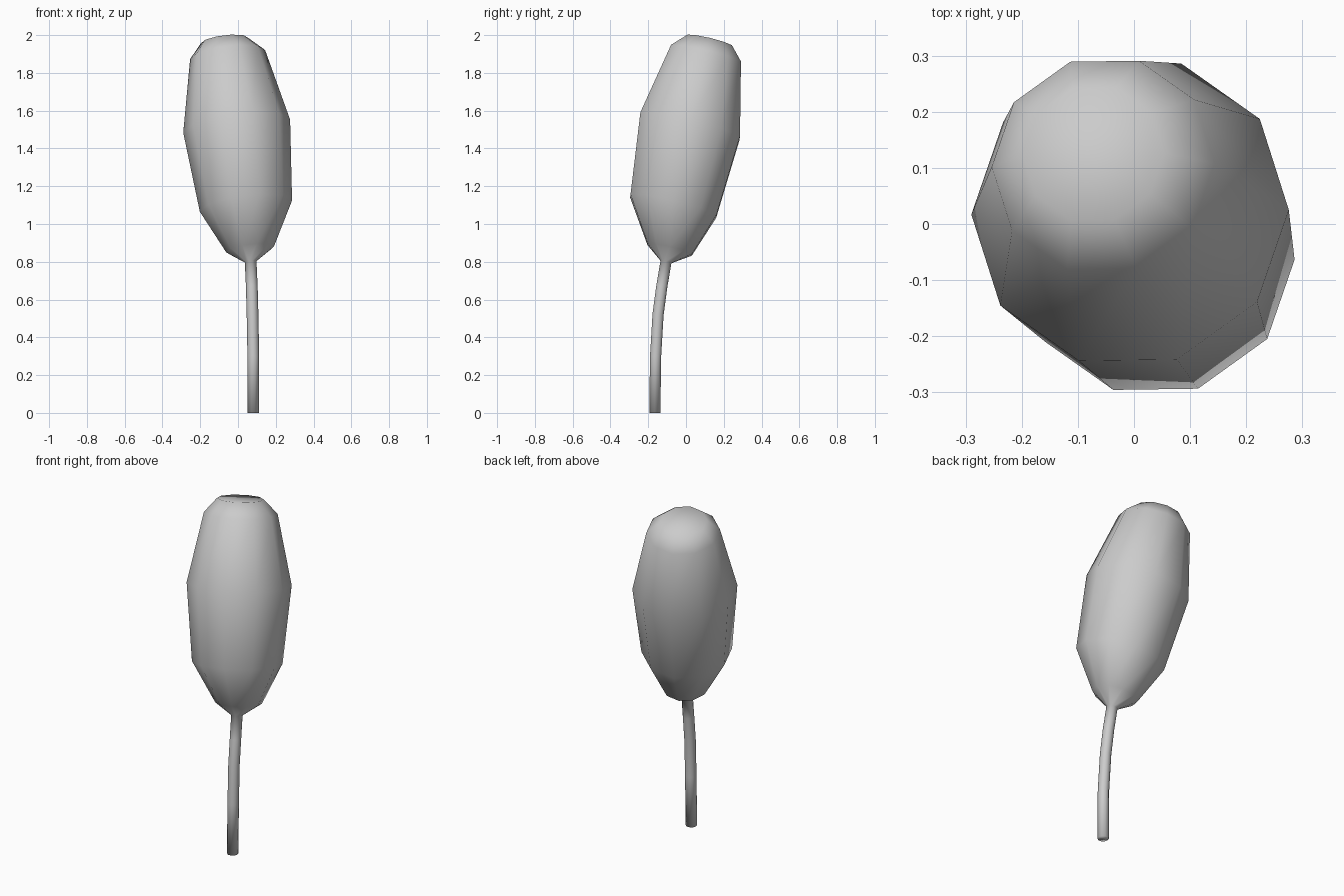
import bpy, bmesh, math
from mathutils import Vector

cube = bpy.data.objects.get("Cube")
if cube:
    bpy.data.objects.remove(cube)

grey = bpy.data.materials.new("mid_grey")
grey.use_nodes = True
colour = (0.6, 0.6, 0.6, 1)
grey.diffuse_color = colour
grey.node_tree.nodes["Principled BSDF"].inputs["Base Color"].default_value = colour

SIDES = 10
UP = Vector((0, 0, 1))
LEAN = Vector((-0.125, 0.24, 1))   # direction the seed head leans


def ring(bm, centre, radius, axis):
    """Ring of vertices square to the given axis."""
    turn = UP.rotation_difference(Vector(axis))
    verts = []
    for i in range(SIDES):
        a = math.tau * i / SIDES
        offset = Vector((math.cos(a), math.sin(a), 0)) * radius
        verts.append(bm.verts.new(Vector(centre) + turn @ offset))
    return verts


# Spine of the plant from the foot of the stem to the tip of the head
sections = [
    # centre, radius, axis
    ((0.08, -0.165, 0.0), 0.031, UP),
    ((0.081, -0.161, 0.3), 0.031, (0, 0.03, 1)),
    ((0.077, -0.148, 0.52), 0.031, (-0.03, 0.1, 1)),
    ((0.073, -0.128, 0.67), 0.031, (-0.05, 0.17, 1)),
    ((0.067, -0.106, 0.80), 0.031, LEAN),
    ((0.064, -0.086, 0.865), 0.127, LEAN),
    ((0.042, -0.067, 1.095), 0.246, LEAN),
    ((-0.007, 0.021, 1.518), 0.285, LEAN),
    ((-0.055, 0.105, 1.897), 0.200, LEAN),
    ((-0.072, 0.125, 1.97), 0.127, LEAN),
]

# Loft the stem and head as one skin, capped at both ends
bm = bmesh.new()
rings = [ring(bm, *s) for s in sections]
for low, high in zip(rings, rings[1:]):
    for i in range(SIDES):
        j = (i + 1) % SIDES
        bm.faces.new((low[i], low[j], high[j], high[i]))
bm.faces.new(list(reversed(rings[0])))
bm.faces.new(rings[-1])
for f in bm.faces:
    f.smooth = True

mesh = bpy.data.meshes.new("stem_and_seed_head")
bm.to_mesh(mesh)
bm.free()
mesh.materials.append(grey)
plant = bpy.data.objects.new("stem_and_seed_head", mesh)
bpy.context.collection.objects.link(plant)
